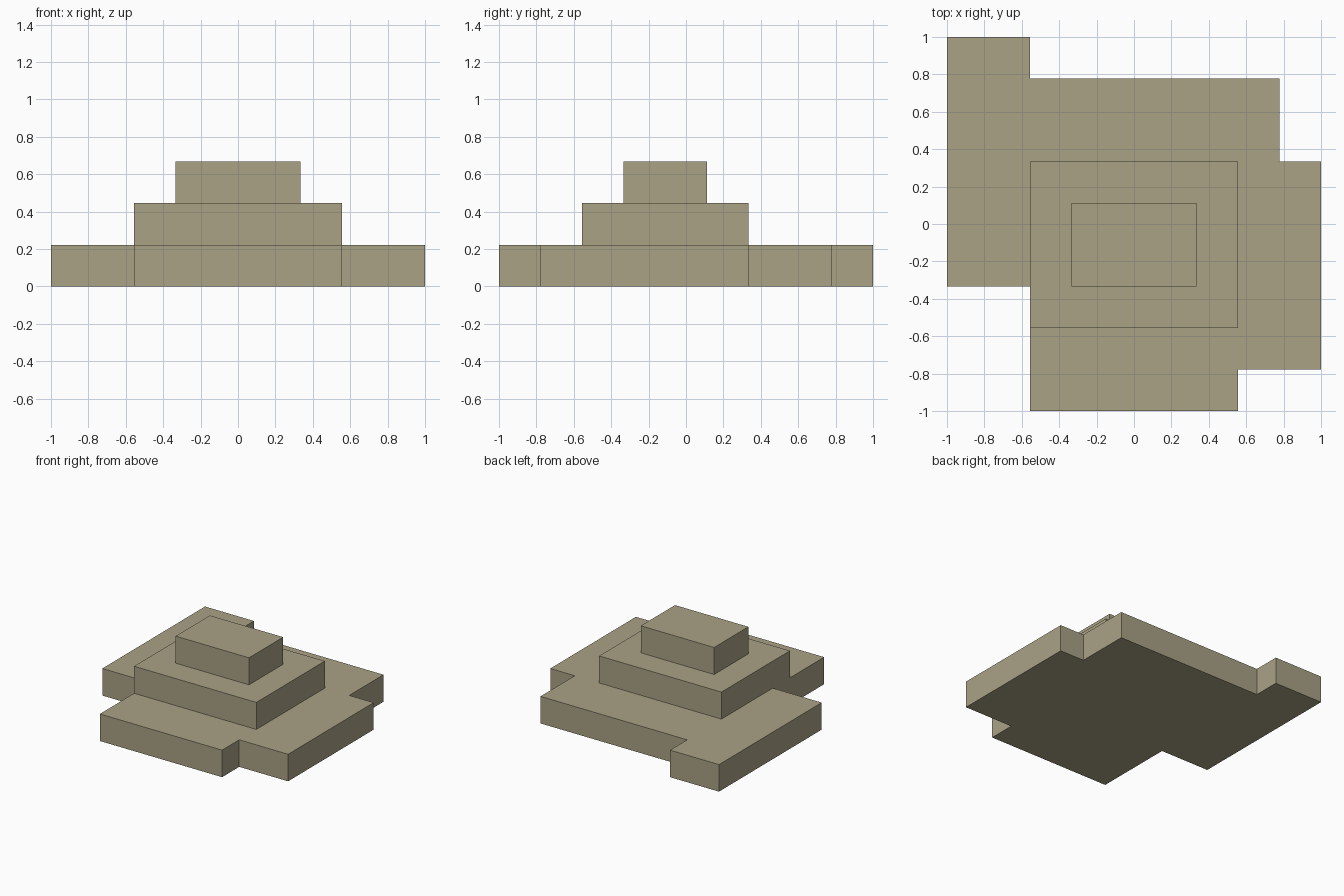
import bpy
import bmesh

cube = bpy.data.objects.get("Cube")
if cube:
    bpy.data.objects.remove(cube, do_unlink=True)

U = 2 / 9  # grid unit: the plinth is nine units wide, each tier one unit high

# Single sandstone colour
stone = bpy.data.materials.new("sandstone")
stone.use_nodes = True
color = (0.40, 0.36, 0.238, 1)
stone.diffuse_color = color
bsdf = next(n for n in stone.node_tree.nodes if n.type == 'BSDF_PRINCIPLED')
bsdf.inputs["Base Color"].default_value = color
bsdf.inputs["Roughness"].default_value = 0.9


def rect(x0, x1, y0, y1):
    return [(x0, y0), (x1, y0), (x1, y1), (x0, y1)]


def tier(name, outline, level):
    """Extrude a counter-clockwise outline (in grid units) one unit up."""
    bm = bmesh.new()
    base = bm.faces.new([bm.verts.new((x * U, y * U, level * U)) for x, y in outline])
    top = bmesh.ops.extrude_face_region(bm, geom=[base], use_keep_orig=True)["geom"]
    bmesh.ops.translate(bm, vec=(0, 0, U),
                        verts=[g for g in top if isinstance(g, bmesh.types.BMVert)])
    bmesh.ops.recalc_face_normals(bm, faces=bm.faces)
    mesh = bpy.data.meshes.new(name)
    bm.to_mesh(mesh)
    bm.free()
    mesh.materials.append(stone)
    obj = bpy.data.objects.new(name, mesh)
    bpy.context.collection.objects.link(obj)
    return obj


# Irregular stepped plinth
tier("base_tier", [(-2.5, -4.5), (2.5, -4.5), (2.5, -3.5), (4.5, -3.5),
                   (4.5, 1.5), (3.5, 1.5), (3.5, 3.5), (-2.5, 3.5),
                   (-2.5, 4.5), (-4.5, 4.5), (-4.5, -1.5), (-2.5, -1.5)], 0)

# Two smaller rectangular tiers
tier("middle_tier", rect(-2.5, 2.5, -2.5, 1.5), 1)
tier("top_tier", rect(-1.5, 1.5, -1.5, 0.5), 2)
